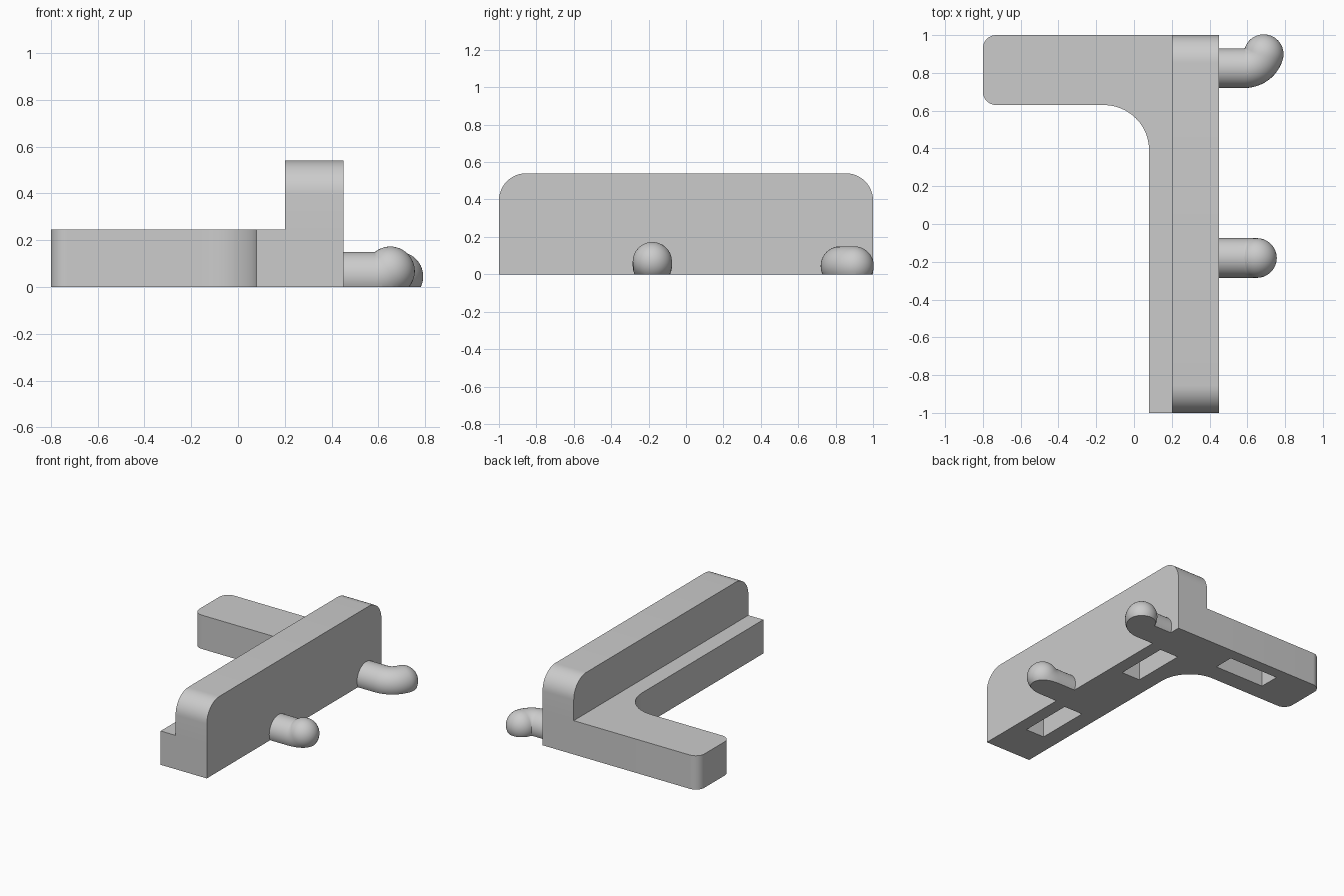
import bpy
import bmesh
from math import sin, cos, tan, pi, radians
from mathutils import Vector

cube = bpy.data.objects.get("Cube")
if cube:
    bpy.data.objects.remove(cube, do_unlink=True)

grey = bpy.data.materials.new("light grey")
grey.use_nodes = True
grey.diffuse_color = (0.6, 0.6, 0.6, 1)
grey.node_tree.nodes["Principled BSDF"].inputs["Base Color"].default_value = (0.6, 0.6, 0.6, 1)


def finish(bm, name):
    bmesh.ops.recalc_face_normals(bm, faces=bm.faces)
    mesh = bpy.data.meshes.new(name)
    bm.to_mesh(mesh)
    bm.free()
    mesh.materials.append(grey)
    obj = bpy.data.objects.new(name, mesh)
    bpy.context.collection.objects.link(obj)
    return obj


def rounded(corners, steps=12):
    """Outline from (u, v, radius) corners, each one filleted."""
    out = []
    for i, (u, v, r) in enumerate(corners):
        p = Vector((u, v))
        if r == 0:
            out.append(p)
            continue
        a = (Vector(corners[i - 1][:2]) - p).normalized()
        b = (Vector(corners[(i + 1) % len(corners)][:2]) - p).normalized()
        centre = p + (a + b) * r
        for k in range(steps + 1):
            t = k / steps * pi / 2
            out.append(centre - b * r * cos(t) - a * r * sin(t))
    return out


def prism(name, outline, place, depth):
    """Extrude an outline; place maps its (u, v) into space."""
    bm = bmesh.new()
    face = bm.faces.new([bm.verts.new(place(p)) for p in outline])
    ext = bmesh.ops.extrude_face_region(bm, geom=[face])["geom"]
    verts = [g for g in ext if isinstance(g, bmesh.types.BMVert)]
    bmesh.ops.translate(bm, verts=verts, vec=depth)
    return finish(bm, name)


def combine(target, other, operation):
    mod = target.modifiers.new(operation, "BOOLEAN")
    mod.operation = operation
    mod.solver = "EXACT"
    mod.object = other
    bpy.context.view_layer.objects.active = target
    bpy.ops.object.modifier_apply(modifier=mod.name)
    bpy.data.objects.remove(other, do_unlink=True)


def smooth(obj):
    bpy.ops.object.select_all(action="DESELECT")
    obj.select_set(True)
    bpy.context.view_layer.objects.active = obj
    bpy.ops.object.shade_smooth_by_angle(angle=radians(30))


# Flat base: long bar with a filleted side arm
bracket = prism("bracket_body", rounded([
    (0.45, -1, 0), (0.45, 1, 0), (-0.8, 1, 0.07), (-0.8, 0.63, 0.07),
    (0.08, 0.63, 0.24), (0.08, -1, 0)]),
    lambda p: (p.x, p.y, 0), (0, 0, 0.245))

# Upright wall with rounded top corners
wall = prism("wall", rounded([
    (-1, 0, 0), (1, 0, 0), (1, 0.54, 0.145), (-1, 0.54, 0.145)]),
    lambda p: (0.2, p.x, p.y), (0.25, 0, 0))
combine(bracket, wall, "UNION")

# Rectangular pockets in the underside
for x0, x1, y0, y1 in ((0.205, 0.355, -0.7, -0.3), (0.205, 0.355, 0.3, 0.7),
                       (-0.48, -0.08, 0.765, 0.915)):
    pocket = prism("pocket_cutter", rounded([
        (x0, y0, 0), (x1, y0, 0), (x1, y1, 0), (x0, y1, 0)]),
        lambda p: (p.x, p.y, -0.1), (0, 0, 0.3))
    combine(bracket, pocket, "DIFFERENCE")
smooth(bracket)


def peg(name, y, side, bend, radius=0.105, sides=40):
    """Round peg that bends towards side, with a domed end and a flat underside."""
    side, ahead = Vector(side), Vector((1, 0, 0))
    across = ahead.cross(side)
    start = Vector((0.42, y, 0.045))
    elbow = Vector((0.585, y, 0.045))
    rings = [(start, ahead, radius)]
    for k in range(13):
        t = bend * k / 12
        direction = ahead * cos(t) + side * sin(t)
        centre = elbow + (ahead * sin(t) + side * (1 - cos(t))) * (radius + 0.002)
        rings.append((centre, direction, radius))
    for k in range(1, 12):
        t = pi / 2 * k / 12
        rings.append((centre + direction * radius * sin(t), direction, radius * cos(t)))
    bm = bmesh.new()
    loops = []
    for c, d, r in rings:
        up = across.cross(d)
        loops.append([bm.verts.new(c + (across * cos(a) + up * sin(a)) * r)
                      for a in (2 * pi * i / sides for i in range(sides))])
    for lo, hi in zip(loops, loops[1:]):
        for i in range(sides):
            j = (i + 1) % sides
            bm.faces.new((lo[i], lo[j], hi[j], hi[i]))
    bm.faces.new(loops[0])
    tip = bm.verts.new(centre + direction * radius)
    for i in range(sides):
        bm.faces.new((loops[-1][i], loops[-1][(i + 1) % sides], tip))
    # Trim flush with the ground
    cut = bmesh.ops.bisect_plane(bm, geom=bm.verts[:] + bm.edges[:] + bm.faces[:],
                                 plane_co=(0, 0, 0), plane_no=(0, 0, -1), clear_outer=True)
    rim = [g for g in cut["geom_cut"] if isinstance(g, bmesh.types.BMEdge)]
    bmesh.ops.holes_fill(bm, edges=rim, sides=0)
    smooth(finish(bm, name))


peg("front_peg", -0.18, (0, 0, 1), radians(38))
peg("back_peg", 0.825, (0, 1, 0), radians(72))
